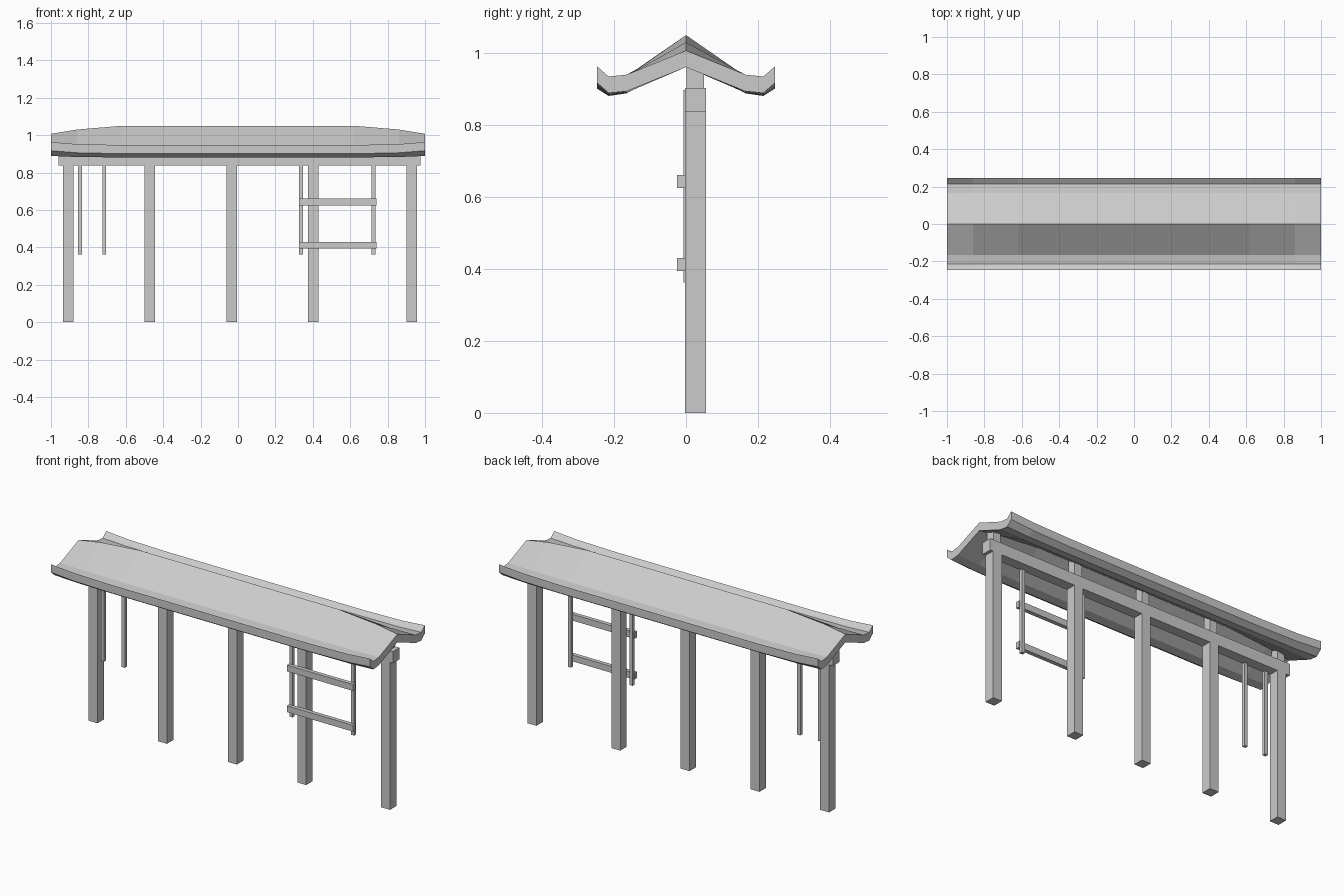
import bpy, bmesh

if "Cube" in bpy.data.objects:
    bpy.data.objects.remove(bpy.data.objects["Cube"])

mat = bpy.data.materials.new("plain grey")
mat.diffuse_color = (0.6, 0.6, 0.6, 1)
mat.use_nodes = True
mat.node_tree.nodes["Principled BSDF"].inputs["Base Color"].default_value = mat.diffuse_color


def finish(name, bm):
    bmesh.ops.recalc_face_normals(bm, faces=bm.faces)
    me = bpy.data.meshes.new(name)
    bm.to_mesh(me)
    bm.free()
    me.materials.append(mat)
    ob = bpy.data.objects.new(name, me)
    bpy.context.collection.objects.link(ob)
    return ob


def box(name, x0, x1, y0, y1, z0, z1):
    bm = bmesh.new()
    bmesh.ops.create_cube(bm, size=1)
    for v in bm.verts:
        v.co = ((x0 + x1) / 2 + v.co.x * (x1 - x0),
                (y0 + y1) / 2 + v.co.y * (y1 - y0),
                (z0 + z1) / 2 + v.co.z * (z1 - z0))
    return finish(name, bm)


# Posts with short struts carrying the roof
for i, x in enumerate((-0.908, -0.472, -0.033, 0.402, 0.928)):
    box(f"post_{i + 1}", x - 0.028, x + 0.028, -0.003, 0.055, 0, 0.837)
    top = 0.968 if abs(x) > 0.8 else 0.995
    box(f"roof_strut_{i + 1}", x - 0.023, x + 0.023, 0.002, 0.05, 0.90, top)

# Long beam
box("beam", -0.96, 0.975, -0.003, 0.055, 0.837, 0.903)

# Hanging strips and the two rails
for i, x in enumerate((-0.845, -0.715, 0.337, 0.724)):
    box(f"hanging_strip_{i + 1}", x - 0.01, x + 0.01, -0.007, 0.011, 0.363, 0.898)
for name, z in (("lower_rail", 0.412), ("upper_rail", 0.643)):
    box(name, 0.325, 0.74, -0.025, -0.002, z - 0.018, z + 0.018)

# Roof: curved gable sections, ridge droops and eaves lift towards the ends
ys = (0.0, 0.165, 0.215, 0.247)
sections = {1.0: (1.007, 0.940, 0.935, 0.963),
            0.86: (1.030, 0.936, 0.929, 0.952),
            0.62: (1.050, 0.934, 0.927, 0.947)}
thick = 0.046
bm = bmesh.new()
rings = []
for x in (-1.0, -0.86, -0.62, 0.62, 0.86, 1.0):
    half = list(zip(ys, sections[abs(x)]))
    top = [(-y, z) for y, z in half[:0:-1]] + half
    rings.append(([bm.verts.new((x, y, z)) for y, z in top],
                  [bm.verts.new((x, y, z - thick)) for y, z in top]))
for (t0, b0), (t1, b1) in zip(rings, rings[1:]):
    for i in range(len(t0) - 1):
        bm.faces.new((t0[i], t1[i], t1[i + 1], t0[i + 1]))
        bm.faces.new((b0[i], b0[i + 1], b1[i + 1], b1[i]))
    for i in (0, -1):
        bm.faces.new((t0[i], b0[i], b1[i], t1[i]))
for t, b in (rings[0], rings[-1]):
    for i in range(len(t) - 1):
        bm.faces.new((t[i], t[i + 1], b[i + 1], b[i]))
finish("roof", bm)
